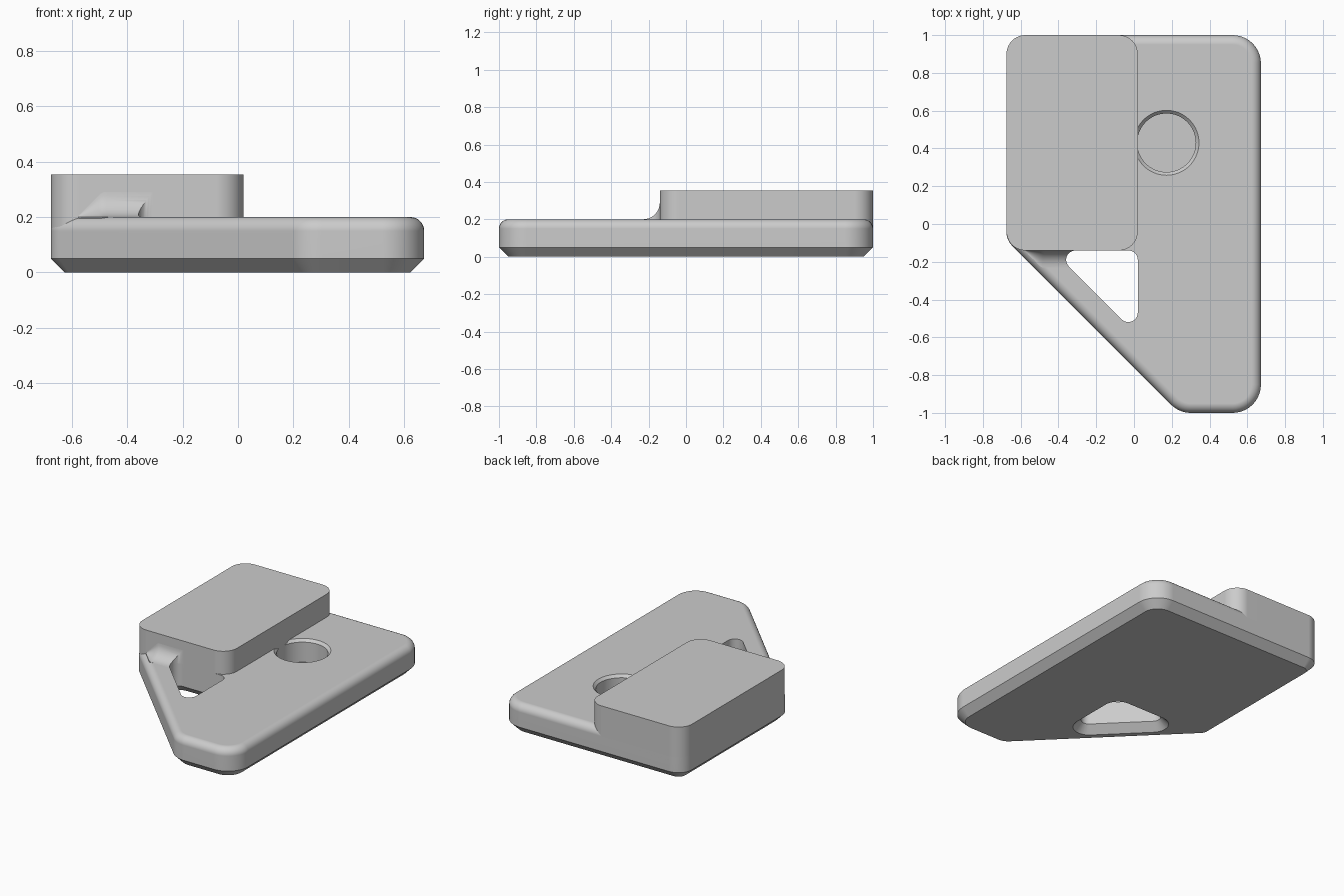
import bpy, bmesh, math
from mathutils import Vector

cube = bpy.data.objects.get("Cube")
if cube:
    bpy.data.objects.remove(cube, do_unlink=True)

grey = bpy.data.materials.new("plain grey")
grey.use_nodes = True
colour = (0.6, 0.6, 0.6, 1)
grey.diffuse_color = colour
grey.node_tree.nodes["Principled BSDF"].inputs["Base Color"].default_value = colour


def rounded(corners, steps=10):
    """Arc centre, direction and radius for each point of a rounded counter-clockwise outline."""
    result = []
    for i, (x, y, radius) in enumerate(corners):
        here = Vector((x, y))
        before = (here - Vector(corners[i - 1][:2])).normalized()
        after = (Vector(corners[(i + 1) % len(corners)][:2]) - here).normalized()
        turn = before.angle(after)
        centre = here + (after - before).normalized() * radius / math.cos(turn / 2)
        start = math.atan2(-before.x, before.y)
        for k in range(steps + 1):
            a = start + turn * k / steps
            result.append((centre, Vector((math.cos(a), math.sin(a))), radius))
    return result


def make_object(name, rings):
    """Skin closed rings of points and cap both ends."""
    bm = bmesh.new()
    loops = [[bm.verts.new(p) for p in ring] for ring in rings]
    count = len(loops[0])
    for low, high in zip(loops, loops[1:]):
        for i in range(count):
            j = (i + 1) % count
            bm.faces.new((low[i], low[j], high[j], high[i]))
    bm.faces.new(loops[0][::-1])
    bm.faces.new(loops[-1])
    bmesh.ops.recalc_face_normals(bm, faces=bm.faces)
    mesh = bpy.data.meshes.new(name)
    bm.to_mesh(mesh)
    bm.free()
    mesh.materials.append(grey)
    obj = bpy.data.objects.new(name, mesh)
    bpy.context.collection.objects.link(obj)
    return obj


def stack(name, outline, levels):
    """Build a solid from (inset, height) levels of one outline."""
    return make_object(name, [[(*(c + d * (r - inset)), z) for c, d, r in outline]
                              for inset, z in levels])


def activate(obj):
    bpy.ops.object.select_all(action='DESELECT')
    obj.select_set(True)
    bpy.context.view_layer.objects.active = obj


def cut(obj, cutter):
    cutter.hide_render = True
    activate(obj)
    mod = obj.modifiers.new("cut", 'BOOLEAN')
    mod.operation = 'DIFFERENCE'
    mod.solver = 'EXACT'
    mod.object = cutter
    bpy.ops.object.modifier_apply(modifier=mod.name)


# Base plate: chamfered underneath, rounded over on top
plate_outline = rounded([(-0.675, -0.085, 0.1), (0.24, -1, 0.15), (0.672, -1, 0.15),
                         (0.672, 1, 0.15), (-0.675, 1, 0.1)])
edge = 0.05
round_over = [(edge * (1 - math.cos(a)), 0.15 + edge * math.sin(a))
              for a in (math.pi / 2 * k / 8 for k in range(9))]
plate = stack("base_plate", plate_outline, [(edge, 0), (0, edge)] + round_over)

# Raised block
block_outline = rounded([(-0.675, -0.14, 0.1), (0.02, -0.14, 0.1),
                         (0.02, 1, 0.1), (-0.675, 1, 0.1)])
block = stack("raised_block", block_outline, [(0, 0.06), (0, 0.353)])

# Concave fillet where the diagonal arm meets the block, fading out at the outer edge
sections = []
for x in [-0.575 + 0.01 * k for k in range(11)] + [-0.3]:
    r = min(0.09, x + 0.58)
    curve = [(x, -0.14 - r + r * math.sin(a), 0.2 + r - r * math.cos(a))
             for a in (math.pi / 2 * k / 10 for k in range(11))]
    sections.append([(x, -0.14 - r, 0.17)] + curve + [(x, -0.13, 0.2 + r), (x, -0.13, 0.17)])
fillet = make_object("arm_fillet", sections)

# Triangular window through the plate, flared underneath
window_outline = rounded([(-0.43, -0.14, 0.05), (0.02, -0.59, 0.05), (0.02, -0.14, 0.05)])
window = stack("window_cutter", window_outline, [(-0.06, -0.01), (0, 0.05), (0, 0.5)])

# Blind round pocket with a small chamfered rim
circle = [(Vector((0.172, 0.43)), Vector((math.cos(a), math.sin(a))), 0.155)
          for a in (math.tau * k / 64 for k in range(64))]
pocket = stack("pocket_cutter", circle, [(0, 0.05), (0, 0.183), (-0.027, 0.21)])

cut(plate, window)
cut(plate, pocket)
cut(fillet, window)
for cutter in (window, pocket):
    bpy.data.objects.remove(cutter, do_unlink=True)

for part in (plate, block, fillet):
    activate(part)
    bpy.ops.object.shade_smooth_by_angle(angle=math.radians(30))
    weighted = part.modifiers.new("even shading", 'WEIGHTED_NORMAL')
    weighted.keep_sharp = True
